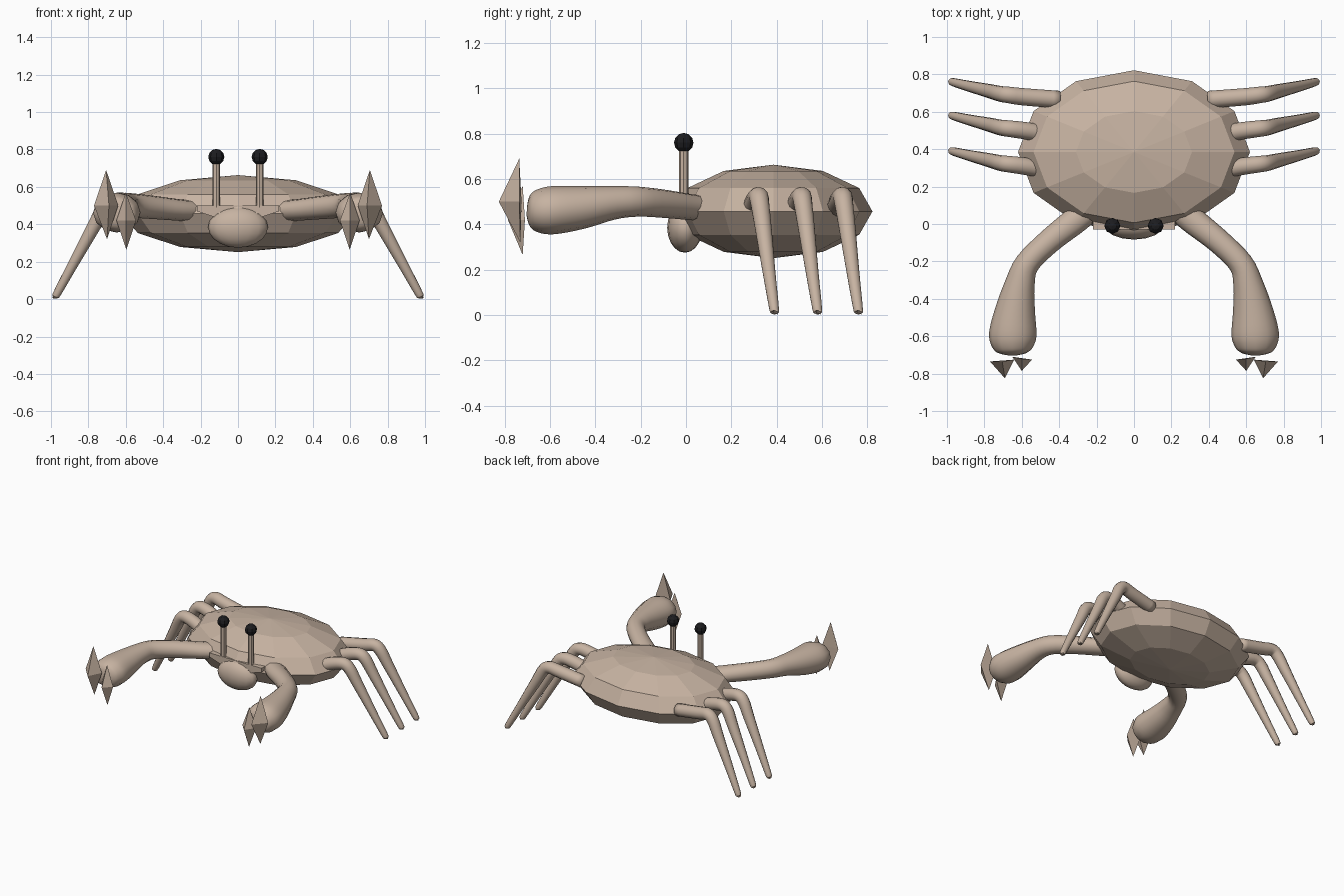
import bpy, bmesh, math
from mathutils import Vector

if "Cube" in bpy.data.objects:
    bpy.data.objects.remove(bpy.data.objects["Cube"])


def material(name, rgb):
    m = bpy.data.materials.new(name)
    m.diffuse_color = (*rgb, 1)
    m.use_nodes = True
    m.node_tree.nodes["Principled BSDF"].inputs["Base Color"].default_value = m.diffuse_color
    return m


TAN = material("tan shell", (0.57, 0.45, 0.36))
BLACK = material("black eye", (0.012, 0.012, 0.014))


def finish(name, bm, mat, smooth=False):
    bmesh.ops.recalc_face_normals(bm, faces=bm.faces)
    me = bpy.data.meshes.new(name)
    bm.to_mesh(me)
    bm.free()
    for p in me.polygons:
        p.use_smooth = smooth
    me.materials.append(mat)
    ob = bpy.data.objects.new(name, me)
    bpy.context.collection.objects.link(ob)
    return ob


def ellipsoid(name, loc, radii, segs, rings, mat, smooth=False):
    bm = bmesh.new()
    bmesh.ops.create_uvsphere(bm, u_segments=segs, v_segments=rings, radius=1)
    for v in bm.verts:
        v.co = Vector(loc) + Vector(a * b for a, b in zip(v.co, radii))
    return finish(name, bm, mat, smooth)


def catmull(p0, p1, p2, p3, t):
    return [0.5 * (2 * b + (c - a) * t + (2 * a - 5 * b + 4 * c - d) * t * t
                   + (3 * b - a - 3 * c + d) * t ** 3)
            for a, b, c, d in zip(p0, p1, p2, p3)]


def limb(name, stations, side, sides=12, steps=4):
    """Smooth tube through stations (x, y, z, half width, half height)."""
    s = [stations[0]] + stations + [stations[-1]]
    pts = [catmull(*s[i:i + 4], k / steps)
           for i in range(len(stations) - 1) for k in range(steps)]
    pts.append(list(stations[-1]))
    bm = bmesh.new()
    loops = []
    for i, p in enumerate(pts):
        t = Vector(pts[min(i + 1, len(pts) - 1)][:3]) - Vector(pts[max(i - 1, 0)][:3])
        t.normalize()
        across = t.cross(Vector((0, 0, 1))).normalized()
        up = across.cross(t)
        ring = []
        for k in range(sides):
            a = 2 * math.pi * k / sides
            co = Vector(p[:3]) + across * math.cos(a) * p[3] + up * math.sin(a) * p[4]
            co.x *= side
            ring.append(bm.verts.new(co))
        loops.append(ring)
    for a, b in zip(loops, loops[1:]):
        for k in range(sides):
            j = (k + 1) % sides
            bm.faces.new((a[k], a[j], b[j], b[k]))
    bm.faces.new(loops[0])
    bm.faces.new(loops[-1])
    return finish(name, bm, TAN, True)


def pincer(name, triangle, z_mid, top, bottom, side):
    """Three-sided double pyramid."""
    bm = bmesh.new()
    mid = [bm.verts.new((x * side, y, z_mid)) for x, y in triangle]
    tips = [bm.verts.new((x * side, y, z)) for x, y, z in (top, bottom)]
    for tip in tips:
        for k in range(3):
            bm.faces.new((mid[k], mid[(k + 1) % 3], tip))
    return finish(name, bm, TAN)


# Faceted shell
ellipsoid("shell", (0, 0.385, 0.457), (0.62, 0.437, 0.206), 12, 6, TAN)

# Face: rounded snout below a flat brow that carries the eyes
ellipsoid("snout", (0, -0.005, 0.385), (0.16, 0.078, 0.11), 16, 10, TAN, True)
bm = bmesh.new()
outline = [(-0.22, 0.5), (-0.22, 0.47), (-0.13, 0.44), (0.13, 0.44), (0.22, 0.47), (0.22, 0.5)]
face = bm.faces.new([bm.verts.new((x, -0.03, z)) for x, z in outline])
new = bmesh.ops.extrude_face_region(bm, geom=[face])["geom"]
bmesh.ops.translate(bm, vec=(0, 0.12, 0), verts=[g for g in new if isinstance(g, bmesh.types.BMVert)])
finish("brow", bm, TAN)

for side, word in ((1, "right"), (-1, "left")):
    # Eye on a stalk
    bm = bmesh.new()
    bmesh.ops.create_cone(bm, cap_ends=True, segments=8, radius1=0.021, radius2=0.021, depth=0.25)
    bmesh.ops.translate(bm, vec=(0.116 * side, -0.01, 0.615), verts=bm.verts)
    finish(word + "_eye_stalk", bm, TAN)
    ellipsoid(word + "_eye", (0.116 * side, -0.01, 0.76), (0.043,) * 3, 8, 6, BLACK)

    # Claw arm, swelling toward the hand
    limb(word + "_claw_arm", [
        (0.20, 0.12, 0.47, 0.07, 0.055), (0.30, 0.03, 0.475, 0.072, 0.057),
        (0.45, -0.09, 0.49, 0.066, 0.062), (0.57, -0.21, 0.50, 0.066, 0.066),
        (0.61, -0.32, 0.495, 0.080, 0.074), (0.635, -0.46, 0.475, 0.107, 0.095),
        (0.648, -0.59, 0.462, 0.127, 0.106), (0.65, -0.66, 0.458, 0.108, 0.092),
        (0.65, -0.69, 0.457, 0.075, 0.065), (0.65, -0.702, 0.457, 0.025, 0.02)], side)

    # Pincer tips
    pincer(word + "_outer_pincer", [(0.64, -0.725), (0.77, -0.735), (0.69, -0.825)], 0.50,
           (0.705, -0.735, 0.69), (0.70, -0.73, 0.32), side)
    pincer(word + "_inner_pincer", [(0.545, -0.725), (0.65, -0.71), (0.60, -0.785)], 0.42,
           (0.60, -0.72, 0.57), (0.597, -0.72, 0.265), side)

    # Three walking legs
    for y, root, label in ((0.30, 0.50, "front"), (0.49, 0.50, "middle"), (0.67, 0.40, "rear")):
        limb(f"{word}_{label}_leg", [
            (root, y - 0.005, 0.475, 0.047, 0.045), (0.59, y + 0.01, 0.508, 0.046, 0.045),
            (0.67, y + 0.02, 0.522, 0.044, 0.043), (0.715, y + 0.026, 0.49, 0.042, 0.042),
            (0.77, y + 0.04, 0.39, 0.038, 0.037), (0.88, y + 0.066, 0.19, 0.029, 0.028),
            (0.966, y + 0.088, 0.032, 0.022, 0.022), (0.976, y + 0.09, 0.012, 0.016, 0.015),
            (0.979, y + 0.09, 0.004, 0.005, 0.005)], side)
